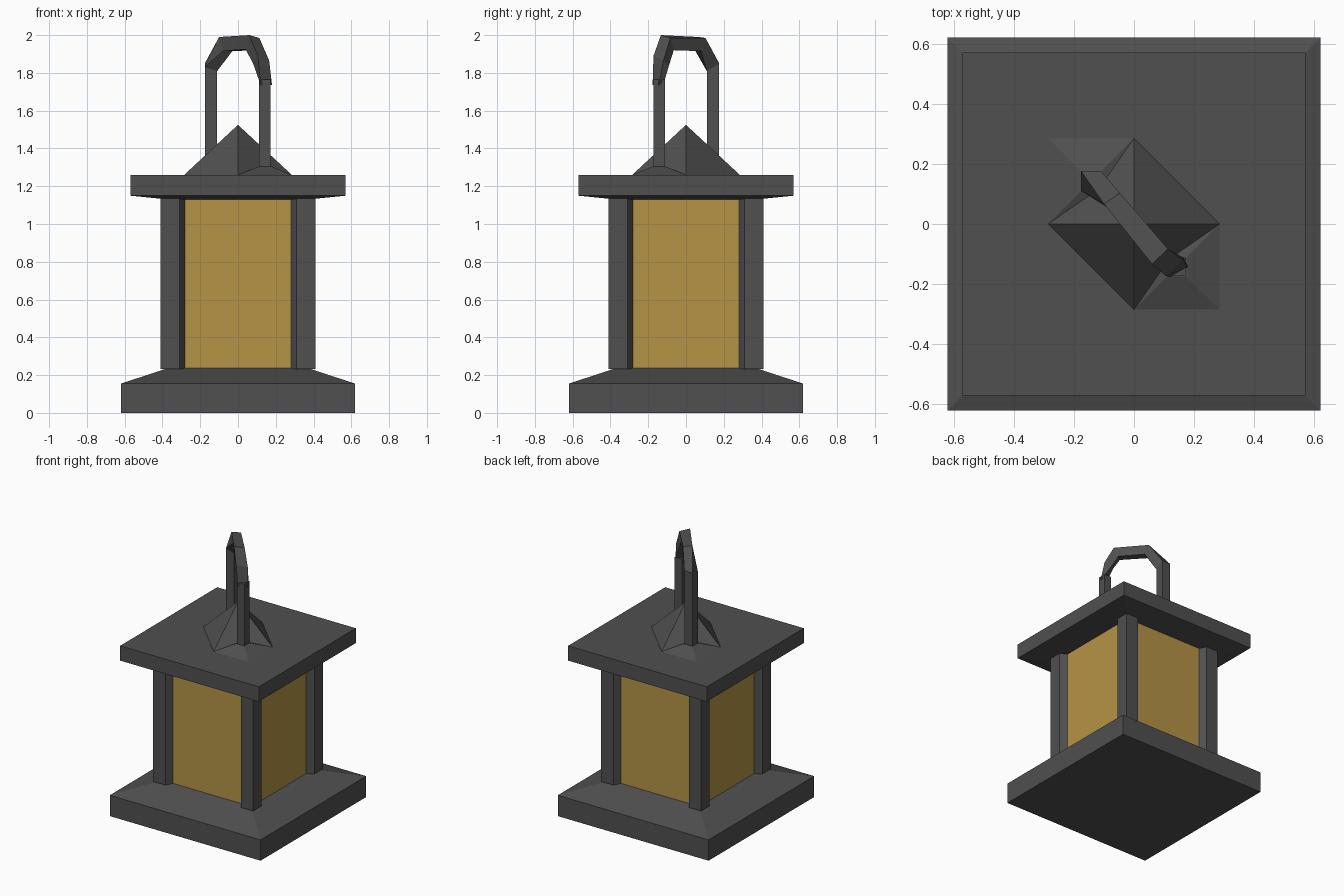
import bpy, bmesh

if "Cube" in bpy.data.objects:
    bpy.data.objects.remove(bpy.data.objects["Cube"])


def material(name, rgb):
    m = bpy.data.materials.new(name)
    m.diffuse_color = (*rgb, 1)
    m.use_nodes = True
    m.node_tree.nodes["Principled BSDF"].inputs["Base Color"].default_value = m.diffuse_color
    return m


IRON = material("dark grey iron", (0.08, 0.08, 0.08))
GLASS = material("amber glass", (0.46, 0.295, 0.063))


def finish(name, bm, mat):
    bmesh.ops.recalc_face_normals(bm, faces=bm.faces)
    me = bpy.data.meshes.new(name)
    bm.to_mesh(me)
    bm.free()
    me.materials.append(mat)
    ob = bpy.data.objects.new(name, me)
    bpy.context.collection.objects.link(ob)
    return ob


def loft(name, rings, mat):
    """Skin a list of rings with equal point counts and cap both ends."""
    bm = bmesh.new()
    vs = [[bm.verts.new(p) for p in r] for r in rings]
    n = len(vs[0])
    for a, b in zip(vs, vs[1:]):
        for i in range(n):
            j = (i + 1) % n
            bm.faces.new((a[i], a[j], b[j], b[i]))
    bm.faces.new(vs[0])
    bm.faces.new(vs[-1])
    return finish(name, bm, mat)


def square(r, z, cx=0, cy=0):
    return [(cx + sx * r, cy + sy * r, z)
            for sx, sy in ((-1, 1), (1, 1), (1, -1), (-1, -1))]


def hull(name, pts, mat):
    bm = bmesh.new()
    for p in pts:
        bm.verts.new(p)
    bmesh.ops.convex_hull(bm, input=bm.verts)
    return finish(name, bm, mat)


# Base, roof and glass body: stacked square sections
loft("base", [square(0.62, 0), square(0.62, 0.155), square(0.37, 0.237)], IRON)
loft("roof", [square(0.37, 1.13), square(0.57, 1.15), square(0.57, 1.26)], IRON)
loft("glass_panes", [square(0.365, 0.23), square(0.365, 1.135)], GLASS)

# Corner posts with bevelled inner sides
profile = [(0.41, 0.41), (0.31, 0.41), (0.28, 0.365),
           (0.28, 0.28), (0.365, 0.28), (0.41, 0.31)]
for sx, ns in ((-1, "left"), (1, "right")):
    for sy, ew in ((-1, "front"), (1, "back")):
        loft(f"{ew}_{ns}_post",
             [[(sx * x, sy * y, z) for x, y in profile] for z in (0.233, 1.137)], IRON)

# Pointed cap, turned 45 degrees
R = 0.285
hull("roof_cap", [(R, 0, 1.26), (-R, 0, 1.26), (0, R, 1.26), (0, -R, 1.26),
                  (0, 0, 1.525)], IRON)

# Flared feet of the handle on two opposite corners
for s, side in ((1, "front"), (-1, "back")):
    pts = [(s * R, 0, 1.26), (0, -s * R, 1.26), (s * R, -s * R, 1.26)]
    pts += square(0.032, 1.305, s * 0.143, -s * 0.143)
    hull(f"{side}_handle_foot", pts, IRON)

# Front handle leg
loft("front_handle_leg", [square(0.03, 1.29, 0.142, -0.142),
                          square(0.03, 1.765, 0.142, -0.142)], IRON)

# Back leg flowing into the crooked arch
foot = square(0.033, 1.29, -0.143, 0.143)
top = [(x, y, z) for (x, y, _), z in zip(foot, (1.85, 1.85, 1.81, 1.83))]
arch = [
    [(-.10, .067, 1.99), (-.047, .103, 1.985), (-.03, .08, 1.915), (-.08, .05, 1.915)],
    [(.06, -.133, 2.0), (.113, -.083, 1.985), (.085, -.065, 1.92), (.04, -.105, 1.925)],
    [(.105, -.172, 1.89), (.165, -.12, 1.865), (.125, -.09, 1.84), (.08, -.13, 1.85)],
    [(.12, -.177, 1.735), (.18, -.143, 1.735), (.165, -.112, 1.765), (.11, -.15, 1.765)],
]
loft("handle_arch", [foot, top] + arch, IRON)
